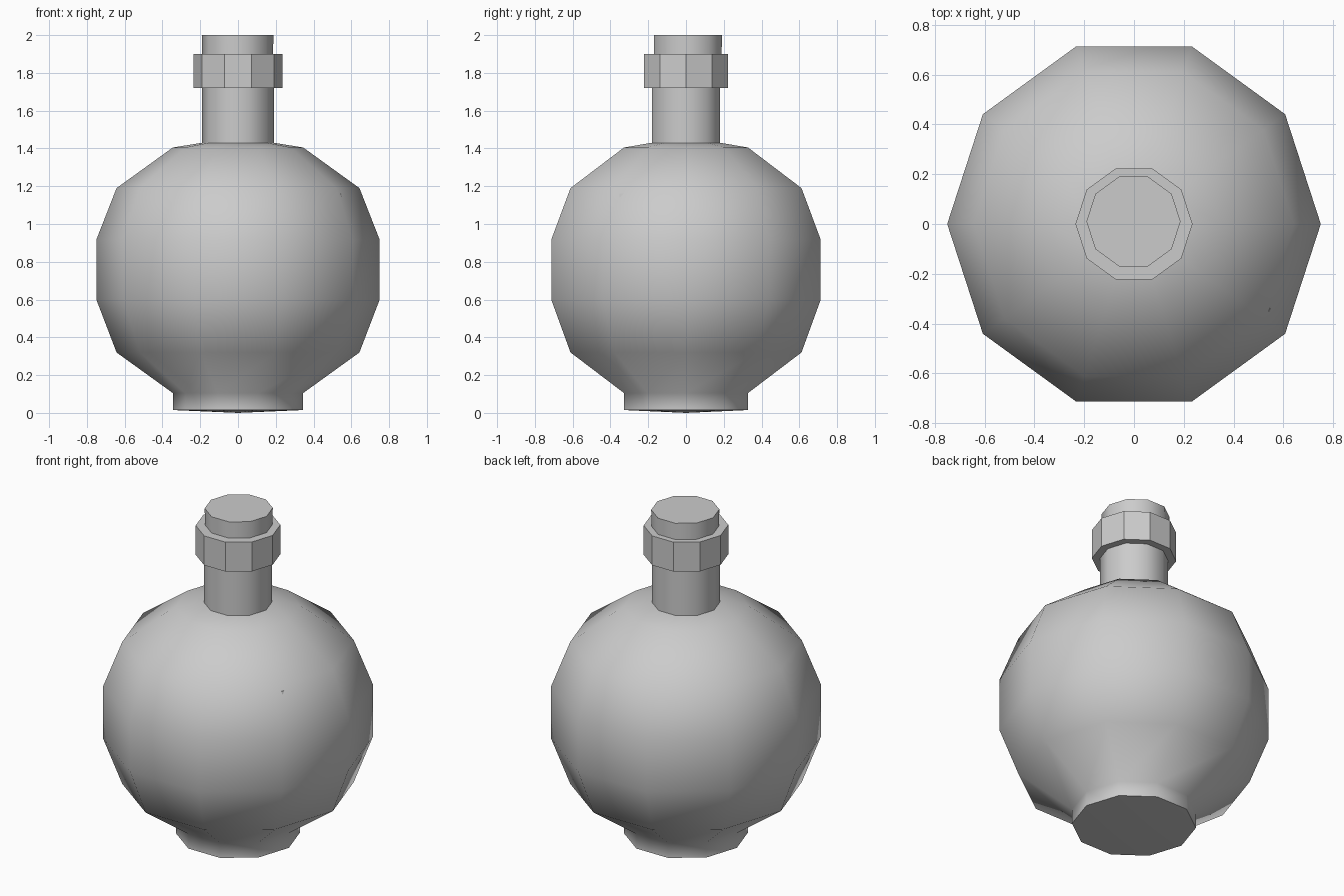
import bpy, bmesh, math

if "Cube" in bpy.data.objects:
    bpy.data.objects.remove(bpy.data.objects["Cube"])


def lathe(name, profile, sides=10, smooth=None, centre=(0, 0), turn=0.0, tilt=0.0):
    """Spin a (radius, z) profile; radius 0 makes a pole."""
    bm = bmesh.new()
    rings = []
    for r, z in profile:
        count = sides if r > 0 else 1
        ring = []
        for i in range(count):
            a = turn + 2 * math.pi * i / sides
            x, y = r * math.cos(a), r * math.sin(a)
            ring.append(bm.verts.new((x + centre[0], y + centre[1], z + tilt * x)))
        rings.append(ring)
    for low, high in zip(rings, rings[1:]):
        for i in range(sides):
            j = (i + 1) % sides
            if len(low) == 1:
                bm.faces.new((low[0], high[j], high[i]))
            elif len(high) == 1:
                bm.faces.new((low[i], low[j], high[0]))
            else:
                bm.faces.new((low[i], low[j], high[j], high[i]))
    # close open ends with flat caps
    if len(rings[0]) > 1:
        bm.faces.new(rings[0][::-1])
    if len(rings[-1]) > 1:
        bm.faces.new(rings[-1])
    bmesh.ops.recalc_face_normals(bm, faces=bm.faces[:])
    mesh = bpy.data.meshes.new(name)
    bm.to_mesh(mesh)
    bm.free()
    obj = bpy.data.objects.new(name, mesh)
    bpy.context.collection.objects.link(obj)
    if smooth:
        bpy.ops.object.select_all(action='DESELECT')
        obj.select_set(True)
        bpy.context.view_layer.objects.active = obj
        bpy.ops.object.shade_smooth_by_angle(angle=math.radians(smooth))
    return obj


# Round flask with foot, shoulder and neck
lathe("flask_body", [(0, 0.0), (0.345, 0.015), (0.345, 0.105), (0.643, 0.32),
                     (0.75, 0.60), (0.75, 0.917), (0.643, 1.19), (0.345, 1.405),
                     (0.19, 1.43), (0.19, 1.89)], smooth=60)

# Faceted collar around the neck
lathe("neck_collar", [(0.235, 1.72), (0.235, 1.90)])

# Stopper, slightly off centre
lathe("stopper", [(0.187, 1.75), (0.189, 2.0)], smooth=40, centre=(-0.002, 0.01))

# Liquid inside, resting against the front right of the glass
lathe("liquid", [(0.3, 0.15), (0.55, 0.35), (0.65, 0.62), (0.65, 0.92), (0.60, 1.14)],
      sides=8, smooth=50, centre=(0.03, -0.04), turn=math.radians(-31), tilt=0.04)
